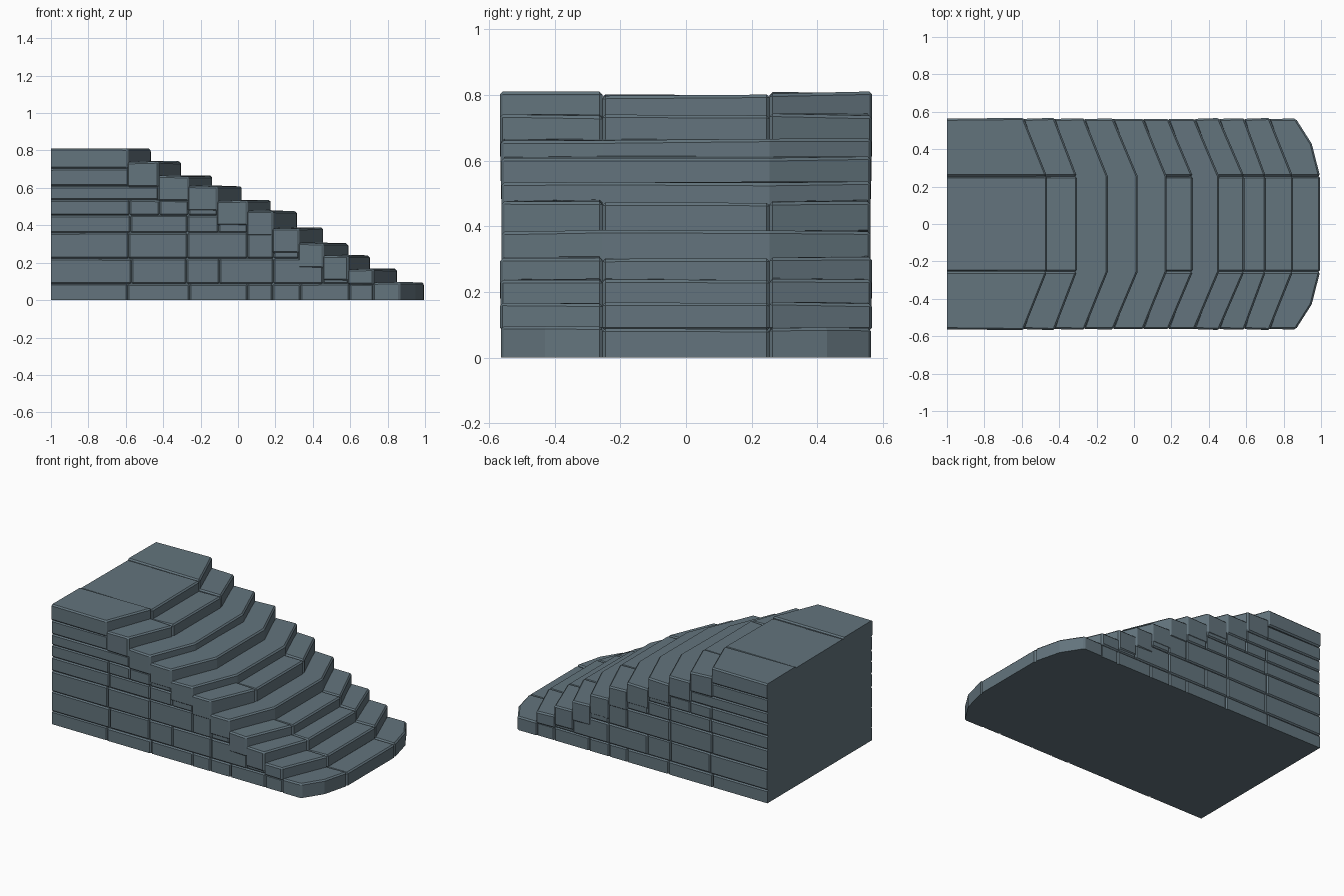
import bpy, bmesh, random

if "Cube" in bpy.data.objects:
    bpy.data.objects.remove(bpy.data.objects["Cube"])
random.seed(4)

slate = bpy.data.materials.new("slate stone")
slate.diffuse_color = (0.125, 0.175, 0.205, 1)
slate.use_nodes = True
slate.node_tree.nodes["Principled BSDF"].inputs["Base Color"].default_value = slate.diffuse_color

W, C = 0.562, 0.255          # half width, half width of the straight centre
BACK = -1.0


def prism(name, outline, z0, z1, bevel=0.009, wobble=0.004):
    """Chamfered stone from a plan outline, trimmed flush at the back and ground."""
    bm = bmesh.new()
    low = [bm.verts.new((x, y, z0)) for x, y in outline]
    high = [bm.verts.new((x, y, z1 + random.uniform(-wobble, wobble))) for x, y in outline]
    n = len(outline)
    bm.faces.new(low[::-1])
    bm.faces.new(high)
    for i in range(n):
        j = (i + 1) % n
        bm.faces.new((low[i], low[j], high[j], high[i]))
    bmesh.ops.recalc_face_normals(bm, faces=bm.faces)
    if bevel:
        edges = [e for e in bm.edges if e.calc_face_angle(0) > 0.6]
        bmesh.ops.bevel(bm, geom=edges, offset=bevel, segments=1, affect='EDGES')
    for co, no in (((BACK, 0, 0), (-1, 0, 0)), ((0, 0, 0), (0, 0, -1))):
        cut = bmesh.ops.bisect_plane(bm, geom=bm.verts[:] + bm.edges[:] + bm.faces[:],
                                     plane_co=co, plane_no=no, clear_outer=True)
        rim = [e for e in cut['geom_cut'] if isinstance(e, bmesh.types.BMEdge)]
        if rim:
            bmesh.ops.holes_fill(bm, edges=[e for e in rim if e.is_boundary])
    bmesh.ops.recalc_face_normals(bm, faces=bm.faces)
    me = bpy.data.meshes.new(name)
    bm.to_mesh(me)
    bm.free()
    me.materials.append(slate)
    ob = bpy.data.objects.new(name, me)
    bpy.context.collection.objects.link(ob)
    return ob


# Steps, bottom to top: centre front x, side front x, top z
steps = [(0.995, 0.865, 0.093), (0.85, 0.725, 0.167), (0.705, 0.59, 0.24),
         (0.59, 0.455, 0.306), (0.455, 0.325, 0.385), (0.315, 0.185, 0.478),
         (0.175, 0.05, 0.533), (0.02, -0.11, 0.61), (-0.14, -0.265, 0.664),
         (-0.305, -0.425, 0.74), (-0.465, -0.59, 0.808)]
one_piece = {4, 6, 7, 8}     # steps carved without seams


def half_front(i, w=W, inset=0.0):
    """Front edge of a step from the centre corner out to the side."""
    xc, xs, _ = steps[i]
    mid = [(0.95 - inset, 0.43)] if i == 0 else []
    return [(xc - inset, C)] + mid + [(xs - inset, w)]


def mirror(pts):
    return [(x, -y) for x, y in pts][::-1]


# Tread stones and the solid core behind them
core_z = 0.0
for i, (xc, xs, top) in enumerate(steps):
    last = i == len(steps) - 1
    bc, bs = (-1.1, -1.1) if last else (steps[i + 1][0] - 0.02, steps[i + 1][1] - 0.005)
    bottom = -0.05 if i == 0 else top - (0.105 if last else 0.135)
    if i == 1:
        bottom = 0.082
    f = half_front(i, W + random.uniform(0, 0.006))
    back = [(bs, W), (bc, C)]
    if i in one_piece:
        prism(f"step_{i+1}", mirror(f) + f + back + mirror(back), bottom, top)
    else:
        prism(f"step_{i+1}_left", f + back, bottom, top)
        prism(f"step_{i+1}_right", mirror(f) + mirror(back), bottom, top)
        prism(f"step_{i+1}_centre", [(xc, -C), (xc, C), (bc, C), (bc, -C)],
              bottom, top - (0.008 if last else 0.003))
    cf = half_front(i, W - 0.012, 0.014)
    prism(f"core_{i+1}", mirror(cf) + cf + [(BACK, W - 0.012), (BACK, 0.012 - W)],
          core_z, top - 0.012, 0, 0)
    core_z = top - 0.012

# Side wall bricks: course bottom z, top z, joints along x
courses = [(-0.05, 0.087, (-1.1, -0.59, -0.26, 0.05, 0.185, 0.335, 0.595, 0.725, 0.865)),
           (0.087, 0.222, (-1.1, -0.57, -0.275, -0.10, 0.19, 0.455, 0.59)),
           (0.222, 0.36, (-1.1, -0.585, -0.27, 0.05, 0.19, 0.325)),
           (0.36, 0.453, (-1.1, -0.575, -0.27, -0.105, 0.05)),
           (0.453, 0.535, (-1.1, -0.58, -0.42, -0.265, -0.11)),
           (0.535, 0.61, (-1.1, -0.425, -0.265)),
           (0.61, 0.703, (-1.1, -0.585, -0.425))]
for r, (z0, z1, xs) in enumerate(courses):
    for k in range(len(xs) - 1):
        for side, s in (("left", 1), ("right", -1)):
            out = s * (W - random.uniform(0.001, 0.005))
            prism(f"brick_{side}_{r+1}_{k+1}",
                  [(xs[k], s * 0.5), (xs[k + 1], s * 0.5), (xs[k + 1], out), (xs[k], out)],
                  z0, z1, 0.008, 0.002)
